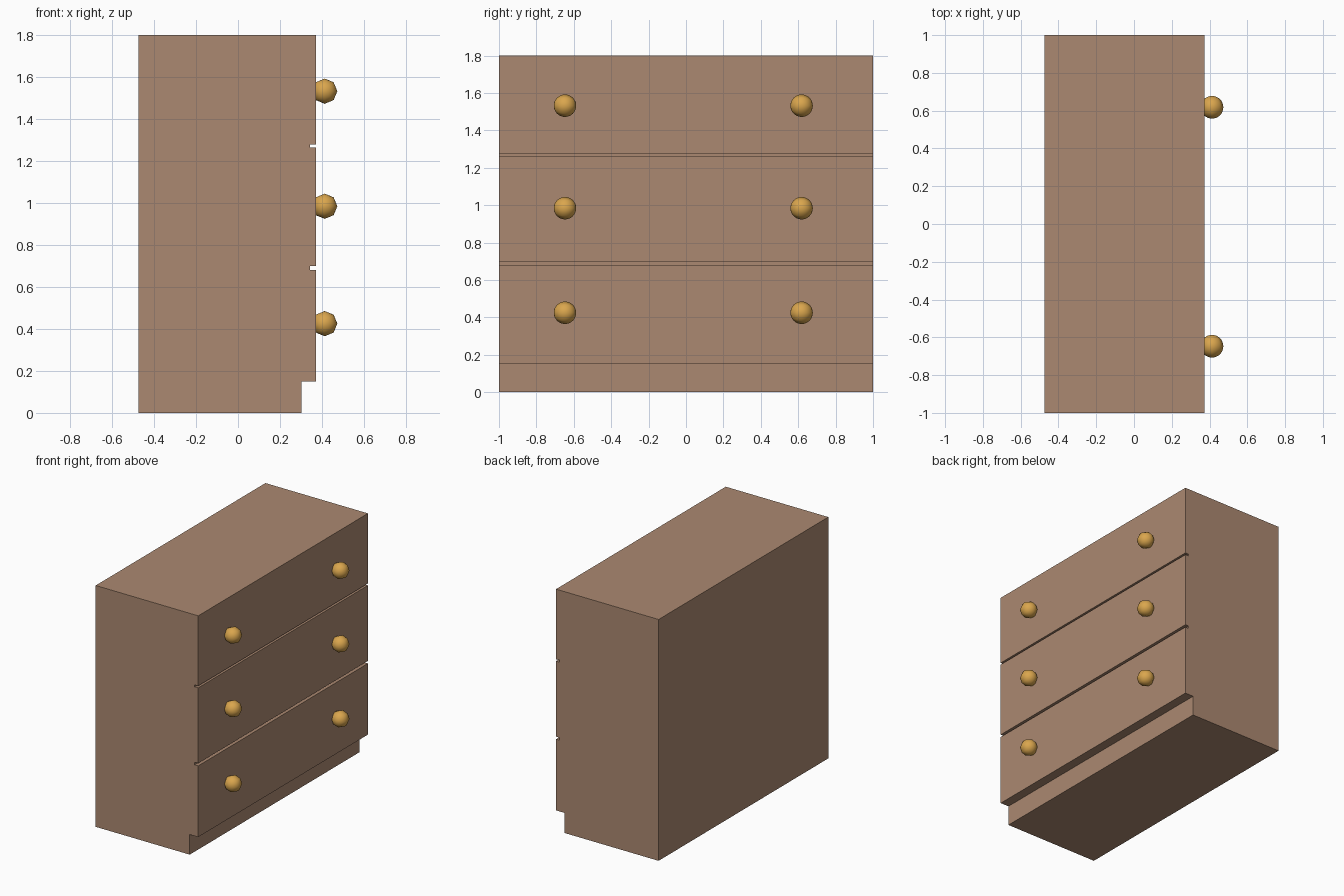
import bpy, bmesh, math
from mathutils import Matrix

if "Cube" in bpy.data.objects:
    bpy.data.objects.remove(bpy.data.objects["Cube"])


def material(name, rgb):
    m = bpy.data.materials.new(name)
    m.diffuse_color = (*rgb, 1)
    m.use_nodes = True
    m.node_tree.nodes["Principled BSDF"].inputs["Base Color"].default_value = m.diffuse_color
    return m


wood = material("brown wood", (0.41, 0.25, 0.165))
brass = material("golden brass", (0.70, 0.38, 0.075))


def add_object(name, bm, mat):
    bmesh.ops.recalc_face_normals(bm, faces=bm.faces)
    mesh = bpy.data.meshes.new(name)
    bm.to_mesh(mesh)
    bm.free()
    mesh.materials.append(mat)
    obj = bpy.data.objects.new(name, mesh)
    bpy.context.collection.objects.link(obj)
    return obj


BACK, FACE, GROOVE, PLINTH = -0.474, 0.372, 0.343, 0.302

# Cabinet: side profile with toe kick and drawer gaps, extruded along y
profile = [(BACK, 0), (PLINTH, 0), (PLINTH, 0.15), (FACE, 0.15)]
for low, high in ((0.681, 0.70), (1.263, 1.277)):
    profile += [(FACE, low), (GROOVE, low), (GROOVE, high), (FACE, high)]
profile += [(FACE, 1.8), (BACK, 1.8)]

bm = bmesh.new()
side = bm.faces.new([bm.verts.new((x, -1, z)) for x, z in profile])
ext = bmesh.ops.extrude_face_region(bm, geom=[side])
verts = [v for v in ext["geom"] if isinstance(v, bmesh.types.BMVert)]
bmesh.ops.translate(bm, verts=verts, vec=(0, 2, 0))
add_object("drawer_cabinet", bm, wood)

# Knobs: round, two per drawer, eight-sided around the y axis
for row, z in enumerate((0.425, 0.984, 1.532)):
    for label, y in (("left", -0.647), ("right", 0.618)):
        bm = bmesh.new()
        bmesh.ops.create_uvsphere(
            bm, u_segments=8, v_segments=16, radius=0.06,
            matrix=Matrix.Translation((0.413, y, z)) @ Matrix.Rotation(math.pi / 2, 4, "X"))
        for f in bm.faces:
            f.smooth = True
        add_object(f"drawer_{row + 1}_{label}_knob", bm, brass)
